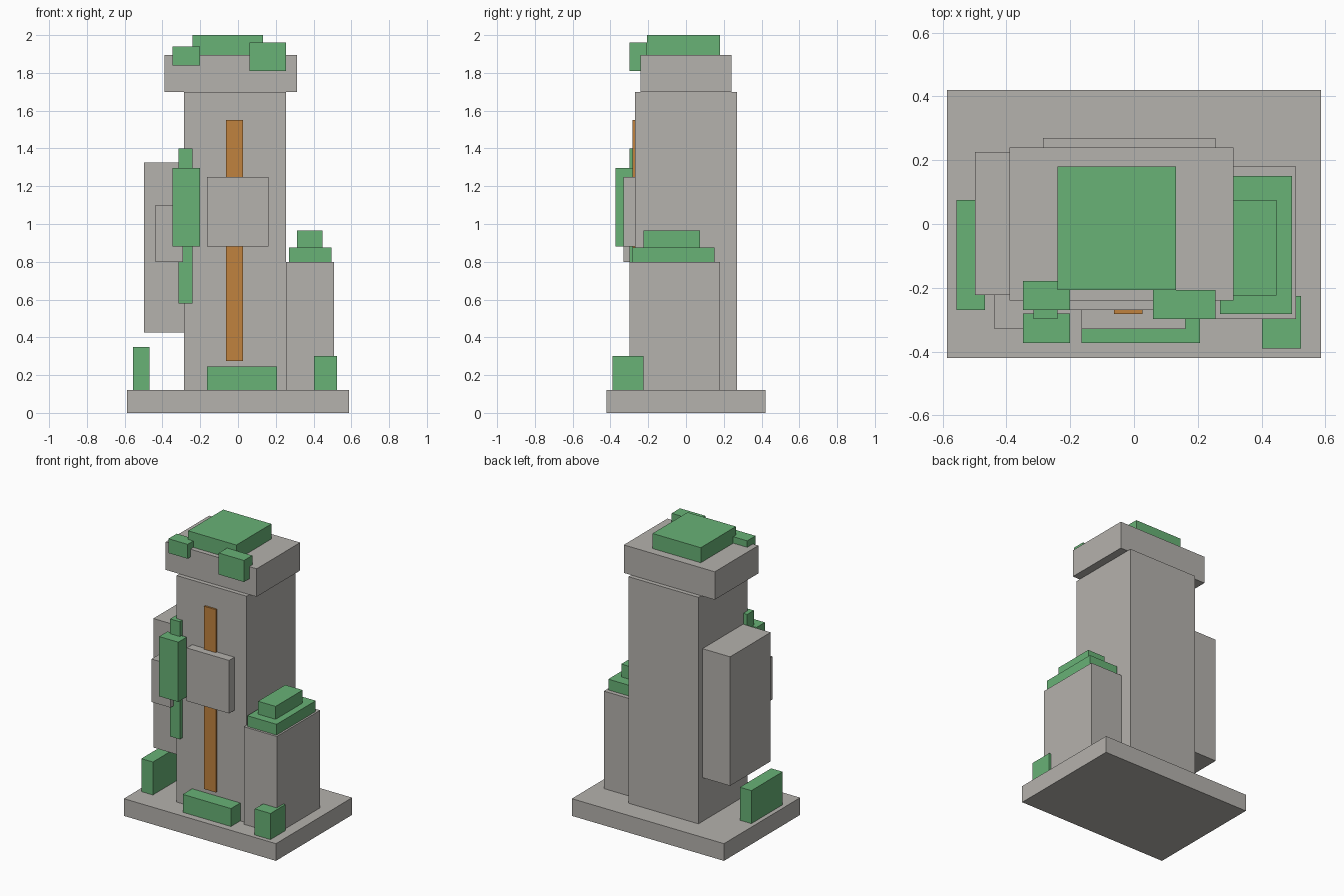
import bpy

if "Cube" in bpy.data.objects:
    bpy.data.objects.remove(bpy.data.objects["Cube"])


def material(name, srgb):
    """Flat colour from 0-255 display values."""
    m = bpy.data.materials.new(name)
    lin = [((c / 255 + 0.055) / 1.055) ** 2.4 for c in srgb]
    m.diffuse_color = (*lin, 1)
    m.use_nodes = True
    m.node_tree.nodes["Principled BSDF"].inputs["Base Color"].default_value = m.diffuse_color
    return m


stone = material("stone_grey", (181, 178, 173))
moss = material("moss_green", (104, 178, 118))
rust = material("rust_orange", (192, 130, 62))


def block(name, mat, x, y, z):
    """Box between the (min, max) limits on each axis."""
    bpy.ops.mesh.primitive_cube_add(
        size=1, location=[sum(r) / 2 for r in (x, y, z)])
    ob = bpy.context.object
    ob.name = name
    ob.scale = [r[1] - r[0] for r in (x, y, z)]
    bpy.ops.object.transform_apply(location=False, rotation=False, scale=True)
    ob.data.materials.append(mat)


# Stone masses
block("base_slab", stone, (-.587, .587), (-.42, .42), (0, .12))
block("tower", stone, (-.285, .255), (-.27, .27), (.12, 1.70))
block("cap", stone, (-.39, .312), (-.24, .24), (1.70, 1.895))
block("left_buttress", stone, (-.498, -.285), (-.222, .225), (.425, 1.325))
block("right_buttress", stone, (.255, .508), (-.298, .18), (.12, .80))

# Stone panels on the front
block("centre_panel", stone, (-.165, .162), (-.33, -.27), (.88, 1.25))
block("left_panel", stone, (-.437, -.29), (-.33, -.222), (.80, 1.10))

# Rust strip running up the front
block("rust_strip", rust, (-.063, .027), (-.283, -.27), (.275, 1.55))

# Moss on the cap
block("cap_moss_top", moss, (-.24, .132), (-.207, .18), (1.895, 2.0))
block("cap_moss_left", moss, (-.348, -.20), (-.27, -.178), (1.84, 1.94))
block("cap_moss_right", moss, (.06, .255), (-.298, -.207), (1.81, 1.96))

# Moss hanging on the left front corner
block("wall_moss_thin", moss, (-.315, -.24), (-.298, -.225), (.58, 1.40))
block("wall_moss_thick", moss, (-.348, -.20), (-.373, -.28), (.88, 1.297))

# Moss stepped on the right buttress
block("buttress_moss_lower", moss, (.27, .495), (-.282, .15), (.80, .875))
block("buttress_moss_upper", moss, (.312, .447), (-.224, .075), (.875, .965))

# Moss tufts on the base
block("base_moss_left", moss, (-.557, -.468), (-.27, .075), (.12, .35))
block("base_moss_centre", moss, (-.165, .207), (-.373, -.268), (.12, .245))
block("base_moss_right", moss, (.402, .524), (-.39, -.225), (.12, .302))
